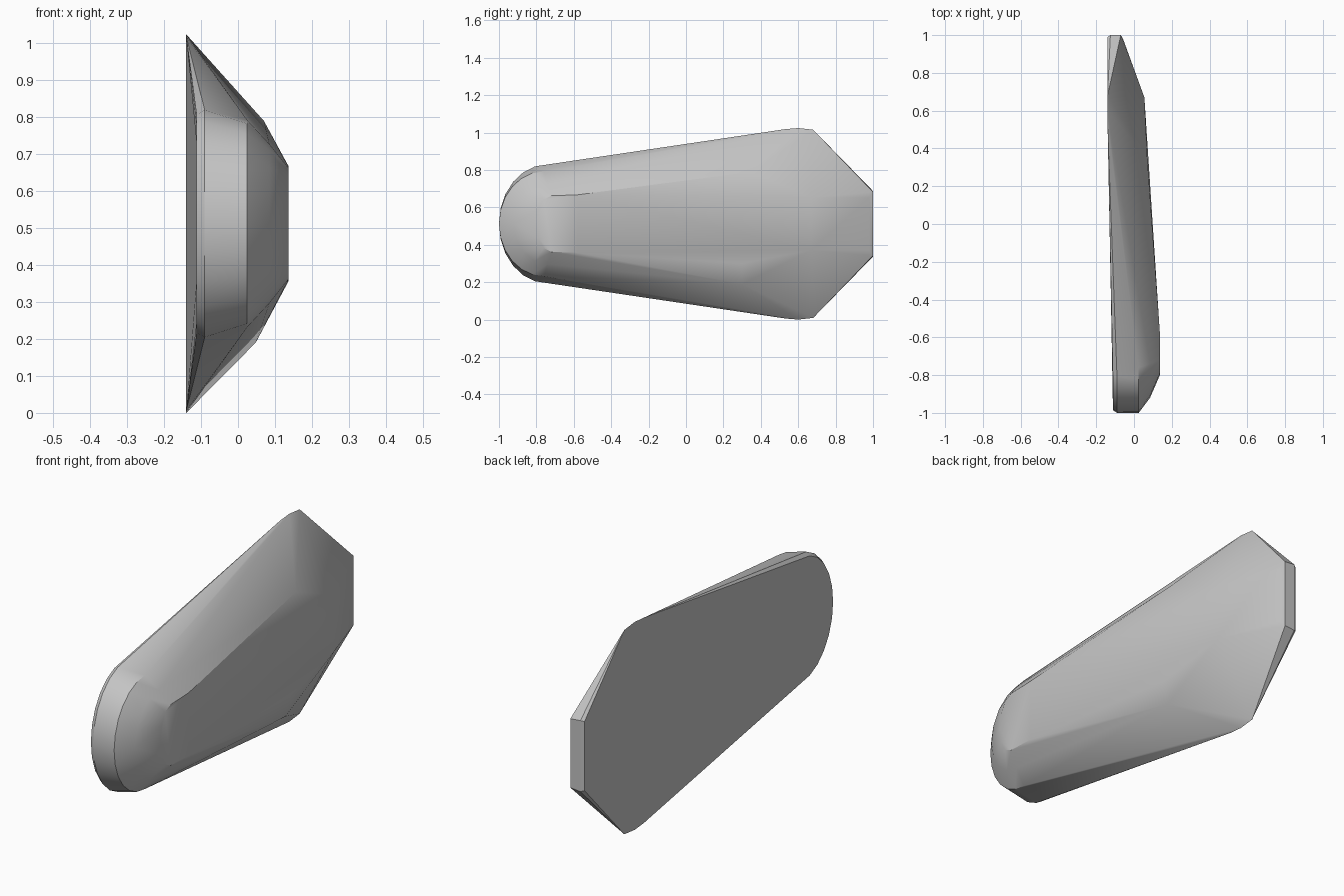
import bpy
import bmesh
from math import sin, cos, pi, radians

default_cube = bpy.data.objects.get("Cube")
if default_cube:
    bpy.data.objects.remove(default_cube, do_unlink=True)

MIDDLE = 0.512          # height of the long axis
points = []


def add_pair(x, y, half):
    """Add a point above and below the long axis."""
    for side in (1, -1):
        points.append((x, y, MIDDLE + side * half))


def add_cap(x, centre, length, half, steps=6):
    """Add a half ellipse that rounds off the narrow front end."""
    for i in range(steps + 1):
        angle = i / steps * pi / 2
        add_pair(x, centre - length * cos(angle), half * sin(angle))


# Rounded narrow end, from the flat underside to the crown
add_cap(-0.112, -0.74, 0.245, 0.305)
add_cap(-0.09, -0.74, 0.26, 0.318)
add_cap(0.025, -0.76, 0.24, 0.28)
add_cap(0.085, -0.74, 0.18, 0.215, steps=4)
add_cap(0.137, -0.72, 0.08, 0.15, steps=3)

# Broad shoulders of the flat underside
for y, half in ((0.53, 0.506), (0.6, 0.512), (0.68, 0.503)):
    add_pair(-0.14, y, half)

# Blunt far end
add_pair(-0.14, 0.99, 0.17)
add_pair(-0.125, 1.0, 0.175)
add_pair(-0.07, 1.0, 0.17)
add_pair(-0.058, 0.98, 0.14)

# Sloping crown facet with its uneven corners
add_pair(0.137, -0.58, 0.155)
add_pair(0.055, 0.67, 0.14)
points += [(0.07, 0.35, 0.79), (0.075, 0.3, 0.3), (0.048, 0.3, 0.19)]

# Wrap the points in one faceted stone
bm = bmesh.new()
for point in points:
    bm.verts.new(point)
bmesh.ops.remove_doubles(bm, verts=bm.verts, dist=0.002)
bmesh.ops.convex_hull(bm, input=list(bm.verts))
loose = [v for v in bm.verts if not v.link_faces]
bmesh.ops.delete(bm, geom=loose, context="VERTS")
bmesh.ops.dissolve_limit(bm, angle_limit=radians(2), verts=list(bm.verts),
                         edges=list(bm.edges))
bmesh.ops.recalc_face_normals(bm, faces=list(bm.faces))

mesh = bpy.data.meshes.new("stone_slab")
bm.to_mesh(mesh)
bm.free()
stone = bpy.data.objects.new("stone_slab", mesh)
bpy.context.collection.objects.link(stone)

# Plain grey stone
grey = bpy.data.materials.new("grey stone")
grey.use_nodes = True
colour = (0.55, 0.55, 0.55, 1)
grey.diffuse_color = colour
grey.node_tree.nodes["Principled BSDF"].inputs["Base Color"].default_value = colour
mesh.materials.append(grey)

# Soft facets with a crisp rim
bpy.ops.object.select_all(action="DESELECT")
stone.select_set(True)
bpy.context.view_layer.objects.active = stone
bpy.ops.object.shade_smooth_by_angle(angle=radians(30))
